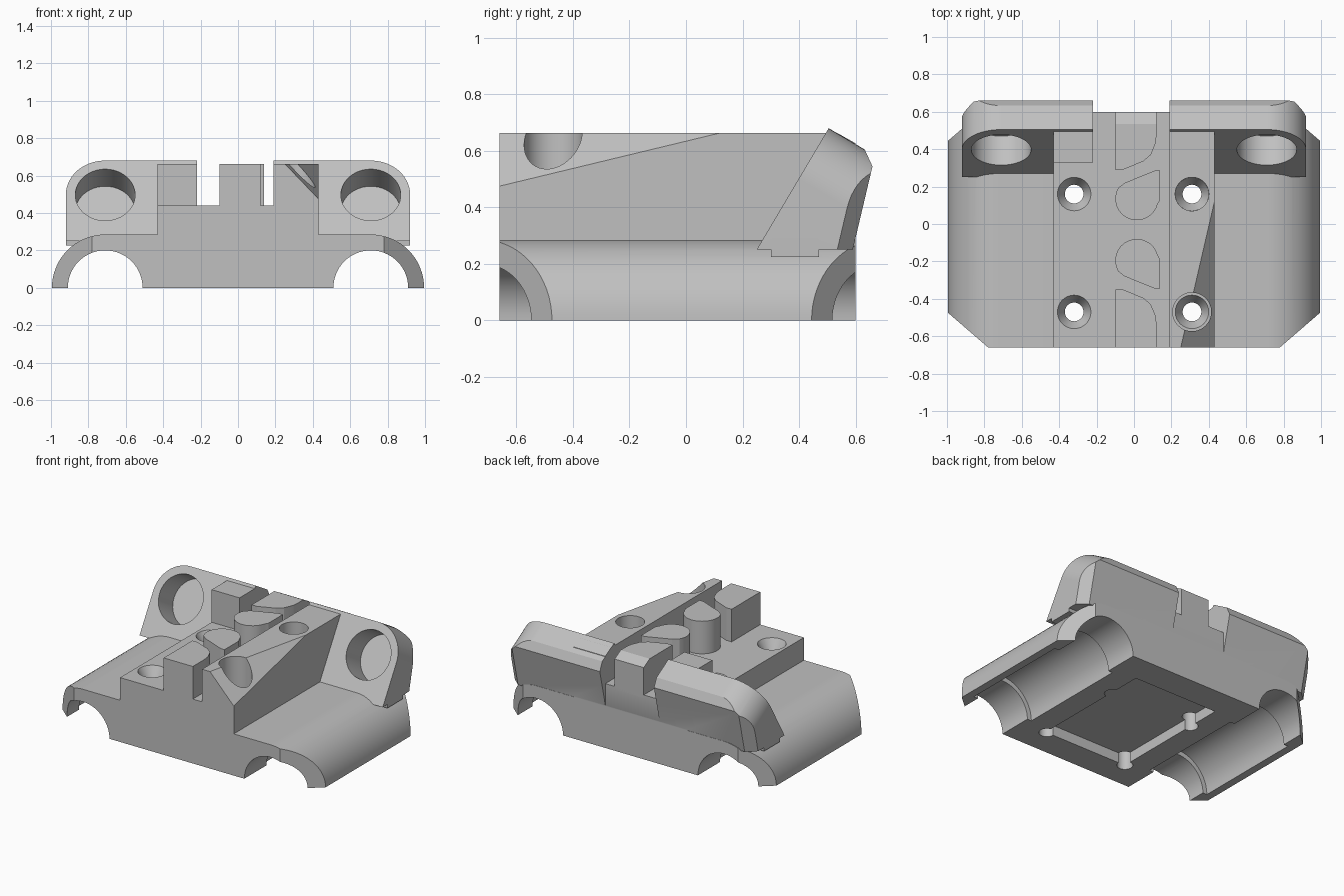
import bpy, bmesh, math
from mathutils import Matrix, Vector

old = bpy.data.objects.get("Cube")
if old:
    bpy.data.objects.remove(old, do_unlink=True)

GREY = (0.53, 0.53, 0.53, 1.0)
grey = bpy.data.materials.new("plain grey plastic")
grey.use_nodes = True
grey.diffuse_color = GREY
grey.node_tree.nodes["Principled BSDF"].inputs["Base Color"].default_value = GREY

FRONT, BACK = -0.66, 0.60
DECK, TOP, SHOULDER = 0.44, 0.663, 0.285
ROD_X = 0.71


def to_object(name, bm):
    bmesh.ops.recalc_face_normals(bm, faces=bm.faces)
    mesh = bpy.data.meshes.new(name)
    bm.to_mesh(mesh)
    bm.free()
    mesh.materials.append(grey)
    obj = bpy.data.objects.new(name, mesh)
    bpy.context.collection.objects.link(obj)
    return obj


def prism_mesh(points, axis, start, end):
    place = {"x": lambda a, b, t: (t, a, b),
             "y": lambda a, b, t: (a, t, b),
             "z": lambda a, b, t: (a, b, t)}[axis]
    bm = bmesh.new()
    face = bm.faces.new([bm.verts.new(place(a, b, start)) for a, b in points])
    grown = bmesh.ops.extrude_face_region(bm, geom=[face])["geom"]
    shift = Vector(place(0, 0, end - start))
    bmesh.ops.translate(bm, vec=shift, verts=[v for v in grown if isinstance(v, bmesh.types.BMVert)])
    return bm


def prism(name, points, axis, start, end):
    return to_object(name, prism_mesh(points, axis, start, end))


def box(name, x, y, z):
    return prism(name, [(x[0], y[0]), (x[1], y[0]), (x[1], y[1]), (x[0], y[1])], "z", *z)


def cone(name, low, high, length, matrix):
    bm = bmesh.new()
    bmesh.ops.create_cone(bm, cap_ends=True, segments=48, radius1=low, radius2=high,
                          depth=length, matrix=matrix)
    return to_object(name, bm)


def upright(name, x, y, z0, z1, low, high):
    return cone(name, low, high, z1 - z0, Matrix.Translation((x, y, (z0 + z1) / 2)))


def combine(obj, other, operation="DIFFERENCE"):
    mod = obj.modifiers.new("combine", "BOOLEAN")
    mod.operation, mod.object, mod.solver = operation, other, "EXACT"
    bpy.context.view_layer.objects.active = obj
    bpy.ops.object.modifier_apply(modifier=mod.name)
    bpy.data.objects.remove(other, do_unlink=True)


def arc(cx, cy, r, start, end, steps):
    angles = [math.radians(start + (end - start) * i / steps) for i in range(steps + 1)]
    return [(cx + r * math.cos(a), cy + r * math.sin(a)) for a in angles]


def bevel_tool():
    # removes everything above the slanted top of the rear wall
    return prism("cutter", [(0.505, 0.68), (0.70, 0.571), (0.70, 0.9), (0.505, 0.9)], "x", -1, 1)


# Body: one cross-section with rod tunnels, deck and side ridge
section = [(0.43, SHOULDER), (0.43, TOP), (0.19, TOP), (0.19, DECK), (-0.43, DECK), (-0.43, SHOULDER)]
section += arc(-ROD_X, 0, SHOULDER, 90, 180, 16)
section += arc(-ROD_X, 0, 0.2, 180, 0, 28)
section += arc(ROD_X, 0, 0.2, 180, 0, 28)
section += arc(ROD_X, 0, SHOULDER, 0, 90, 16)
body = prism("carriage_body", section, "y", FRONT, BACK)
combine(body, bevel_tool())

# Chamfered plan corners
for side in (-1, 1):
    for edge, inner in ((FRONT, -0.47), (BACK, 0.44)):
        out = math.copysign(1, edge)
        k = 0.22 / 0.19
        run = abs(edge - inner)
        tri = [(side * (1 + k * 0.2), inner - out * 0.2),
               (side * (1 - k * (run + 0.1)), edge + out * 0.1),
               (side * 1.4, edge + out * 0.1), (side * 1.4, inner - out * 0.2)]
        combine(body, prism("cutter", tri, "z", -0.1, 0.8))

# Slanted cut over the front of the ridge
corners = [Vector(p) for p in ((0.43, 0.12, TOP), (0.25, FRONT, TOP),
                               (0.43, FRONT, 0.475), (0.43, FRONT, TOP))]
middle = (corners[0] + corners[1] + corners[2]) / 3
bm = bmesh.new()
for p in corners:
    bm.verts.new(middle + (p - middle) * 2)
bmesh.ops.convex_hull(bm, input=bm.verts)
combine(body, to_object("cutter", bm))

# Rear wall: leaning rounded plate, trimmed by planes
lean = Vector((0, 0.51, 0.86)).normalized()
outward = Vector((1, 0, 0)).cross(lean)
frame = Matrix((Vector((1, 0, 0)), lean, outward)).transposed().to_4x4()
frame.translation = (0, 0.25, 0.25)
outline = [(-0.92, -0.1), (0.92, -0.1)]
outline += arc(0.71, 0.29, 0.21, 0, 90, 14) + arc(-0.71, 0.29, 0.21, 90, 180, 14)
bm = prism_mesh(outline, "z", -0.6, 0)
bm.transform(frame)
bmesh.ops.recalc_face_normals(bm, faces=bm.faces)
trims = [((0, 0, 0.25), (0, 0, -1)),
         ((0, 0.66, 0.545), (0, 0.973, -0.23)),
         ((0, 0.66, 0.545), (0, 0.065, 0.03)),
         ((0.92, 0.585, 0.46), (0.65, 0.74, -0.175)),
         ((-0.92, 0.585, 0.46), (-0.65, 0.74, -0.175))]
for point, normal in trims:
    cut = bmesh.ops.bisect_plane(bm, geom=bm.verts[:] + bm.edges[:] + bm.faces[:], dist=1e-5,
                                 plane_co=point, plane_no=normal, clear_outer=True)["geom_cut"]
    bmesh.ops.edgeloop_fill(bm, edges=[e for e in cut if isinstance(e, bmesh.types.BMEdge)])
wall = to_object("rear_wall", bm)
combine(wall, box("cutter", (-0.22, 0.19), (0.1, 0.9), (DECK, 0.9)))
combine(wall, box("cutter", (-0.22, 0.19), (BACK, 0.9), (0.1, 0.5)))
combine(body, wall, "UNION")

for side in (-1, 1):
    # Small foot under each end of the wall
    xs = sorted((side * 0.8, side * 0.92))
    combine(body, box("foot", xs, (0.30, 0.47), (0.225, 0.27)), "UNION")
    # Blind round socket in the wall
    spot = frame @ Matrix.Translation((side * ROD_X, 0.287, 0.06))
    combine(body, cone("cutter", 0.16, 0.16, 0.48, spot))
    # Wider bearing pocket inside each tunnel
    turn = Matrix.Translation((side * ROD_X, -0.03, 0)) @ Matrix.Rotation(math.pi / 2, 4, "X")
    combine(body, cone("cutter", 0.232, 0.232, 0.78, turn))

# Recess underneath
combine(body, box("cutter", (-0.32, 0.32), (-0.47, 0.40), (-0.1, 0.07)))

# Countersunk screw holes, with access bores through the ridge
for x in (-0.32, 0.31):
    for y in (-0.47, 0.16):
        combine(body, upright("cutter", x, y, -0.1, 0.6, 0.05, 0.05))
        combine(body, upright("cutter", x, y, 0.37, DECK + 0.001, 0.05, 0.09))
        if x > 0:
            r = 0.103 if y < 0 else 0.09
            combine(body, upright("cutter", x, y, DECK, 0.8, r, r))

# Stop block beside the wall
stop = box("stop_block", (-0.43, -0.22), (0.33, 0.50), (DECK - 0.02, TOP))

# Belt clamp posts, mirrored front to back
end_post = [(-0.1, BACK), (-0.1, 0.29), (-0.06, 0.29), (0.05, 0.335), (0.09, 0.37),
            (0.115, 0.43), (0.12, 0.47), (0.12, BACK)]
drop = [(0.14, 0.13), (0.14, 0.285), (0.11, 0.285), (-0.05, 0.22)]
drop += arc(0.015, 0.135, 0.115, 150, 345, 16)
parts = [body, stop]
for label, flip in (("rear", False), ("front", True)):
    for kind, shape in (("end_post", end_post), ("drop_post", drop)):
        pts = [(x, -0.06 - y) for x, y in shape] if flip else shape
        parts.append(prism(label + "_" + kind, pts, "z", DECK - 0.02, TOP))
        if label == "rear" and kind == "end_post":
            combine(parts[-1], bevel_tool())

# Smooth round walls, crisp edges
for obj in parts:
    bpy.ops.object.select_all(action="DESELECT")
    obj.select_set(True)
    bpy.context.view_layer.objects.active = obj
    bpy.ops.object.shade_smooth_by_angle(angle=math.radians(16))
    even = obj.modifiers.new("even normals", "WEIGHTED_NORMAL")
    even.keep_sharp = True
